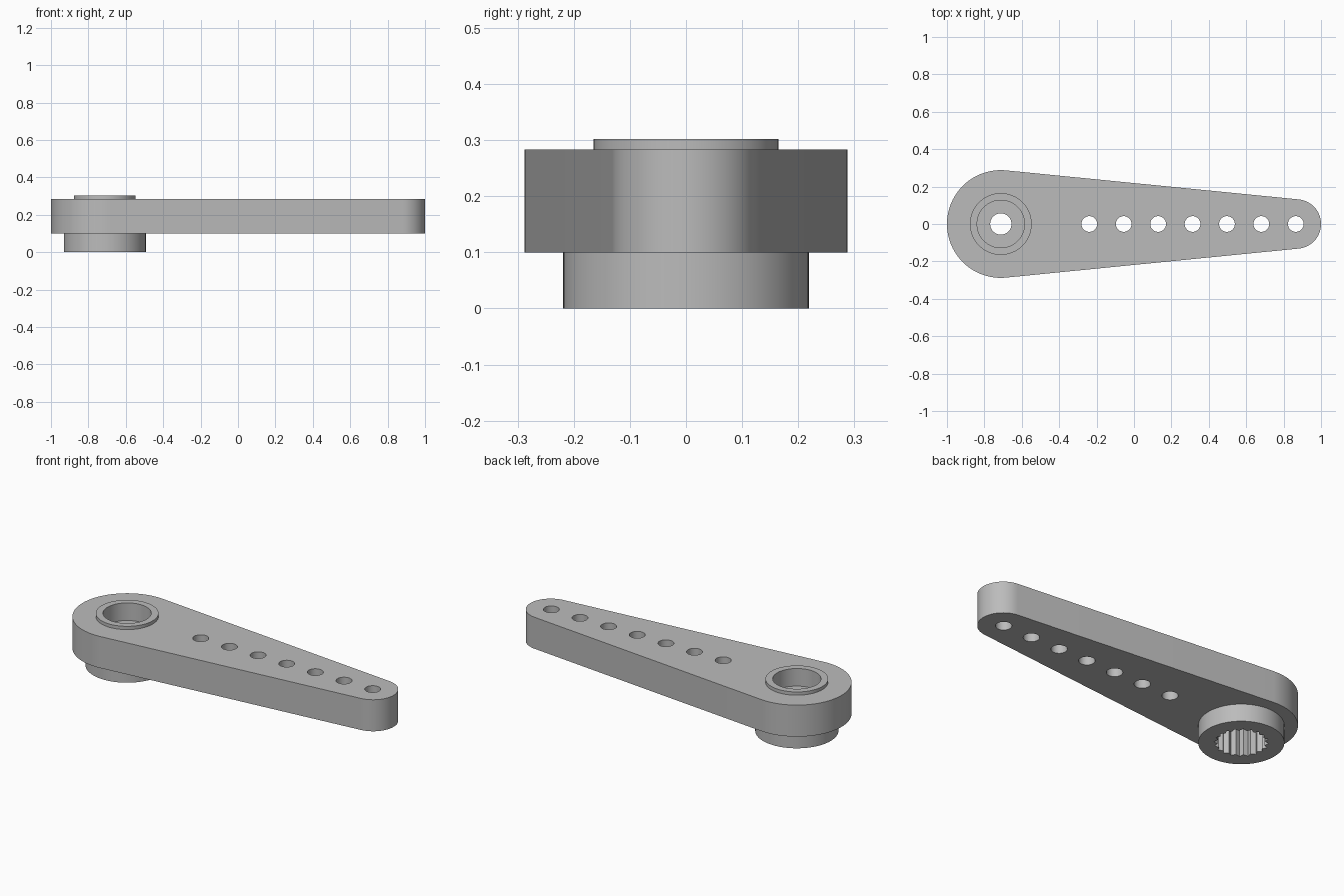
import bpy, bmesh
from math import acos, cos, pi, sin

cube = bpy.data.objects.get("Cube")
if cube:
    bpy.data.objects.remove(cube, do_unlink=True)

grey = bpy.data.materials.new("grey plastic")
grey.use_nodes = True
colour = (0.5, 0.5, 0.5, 1)
grey.diffuse_color = colour
grey.node_tree.nodes["Principled BSDF"].inputs["Base Color"].default_value = colour

# Main dimensions
HUB_X, HUB_R = -0.712, 0.288
TIP_X, TIP_R = 0.868, 0.132
ARM_LOW, ARM_TOP, RIM_TOP = 0.10, 0.283, 0.302
SOCKET_TOP, BORE_FLOOR = 0.165, 0.20


def arc(x, r, start, end, steps):
    angles = [start + (end - start) * i / steps for i in range(steps + 1)]
    return [(x + r * cos(a), r * sin(a)) for a in angles]


def circle(x, r, steps=64):
    return arc(x, r, 0, 2 * pi, steps)[:-1]


def prism(name, outline, low, high):
    """Extrude a flat outline between two heights."""
    bm = bmesh.new()
    base = bm.faces.new([bm.verts.new((x, y, low)) for x, y in outline])
    top = bmesh.ops.extrude_face_region(bm, geom=[base])["geom"]
    moved = [v for v in top if isinstance(v, bmesh.types.BMVert)]
    bmesh.ops.translate(bm, verts=moved, vec=(0, 0, high - low))
    bmesh.ops.recalc_face_normals(bm, faces=bm.faces)
    mesh = bpy.data.meshes.new(name)
    bm.to_mesh(mesh)
    bm.free()
    mesh.materials.append(grey)
    obj = bpy.data.objects.new(name, mesh)
    bpy.context.collection.objects.link(obj)
    return obj


def cut(obj, cutters):
    """Subtract the cutters, then bake the result."""
    for cutter in cutters:
        mod = obj.modifiers.new("cut", "BOOLEAN")
        mod.operation, mod.solver, mod.object = "DIFFERENCE", "EXACT", cutter
    graph = bpy.context.evaluated_depsgraph_get()
    graph.update()
    baked = bpy.data.meshes.new_from_object(obj.evaluated_get(graph))
    obj.modifiers.clear()
    obj.data = baked


# Tapered arm: two end arcs joined by their common tangents
lean = acos((HUB_R - TIP_R) / (TIP_X - HUB_X))
outline = arc(TIP_X, TIP_R, -lean, lean, 40) + arc(HUB_X, HUB_R, lean, 2 * pi - lean, 64)
arm = prism("arm", outline, ARM_LOW, ARM_TOP)
collar = prism("lower_collar", circle(HUB_X, 0.219, 96), 0, ARM_LOW)
rim = prism("upper_rim", circle(HUB_X, 0.165, 96), ARM_TOP, RIM_TOP)

# Cutters: screw recess, screw hole, toothed socket and linkage holes
recess = prism("recess_cutter", circle(HUB_X, 0.127), BORE_FLOOR, 0.4)
screw = prism("screw_cutter", circle(HUB_X, 0.057), -0.1, 0.4)
TEETH = 20
toothed = []
for i in range(TEETH * 2):
    a, r = pi * i / TEETH, (0.14, 0.122)[i % 2]
    toothed.append((HUB_X + r * cos(a), r * sin(a)))
socket = prism("socket_cutter", toothed, -0.1, SOCKET_TOP)
holes = [prism("hole_cutter", circle(-0.239 + 0.184 * i, 0.042, 40), -0.1, 0.4)
         for i in range(7)]

cut(arm, [recess, screw, socket] + holes)
cut(collar, [socket])
cut(rim, [recess])
for cutter in [recess, screw, socket] + holes:
    bpy.data.objects.remove(cutter, do_unlink=True)

# Smooth walls with crisp edges
bpy.ops.object.select_all(action="DESELECT")
for obj in (arm, collar, rim):
    obj.select_set(True)
bpy.context.view_layer.objects.active = arm
bpy.ops.object.shade_smooth_by_angle(angle=0.5)
